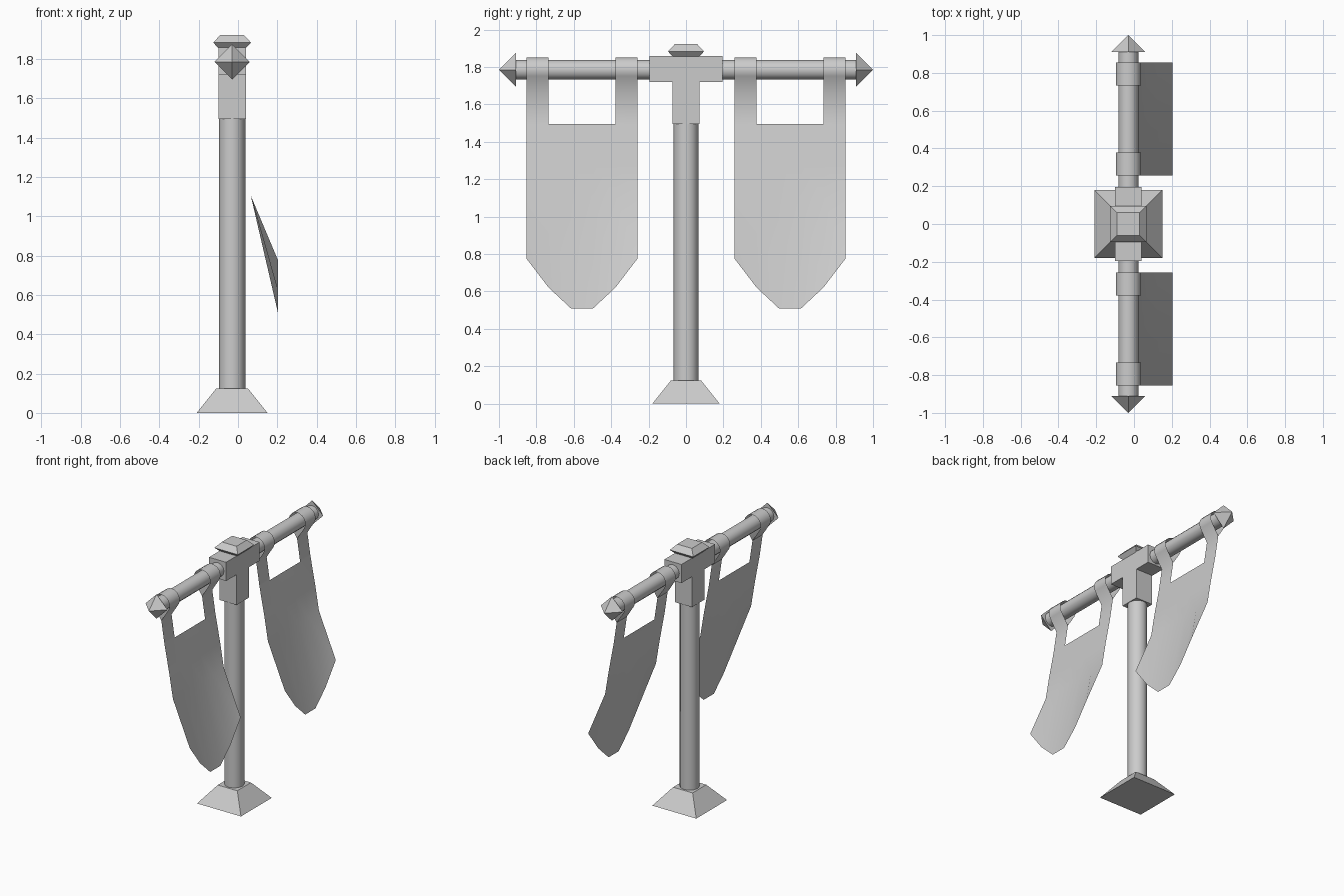
import bpy, bmesh, math
from mathutils import Matrix, Vector

cube = bpy.data.objects.get("Cube")
if cube:
    bpy.data.objects.remove(cube, do_unlink=True)

# One plain grey for the whole model
GREY = (0.6, 0.6, 0.6, 1)
grey = bpy.data.materials.new("plain grey")
grey.use_nodes = True
grey.diffuse_color = GREY
grey.node_tree.nodes["Principled BSDF"].inputs["Base Color"].default_value = GREY

POLE_X = -0.03
BAR_Z = 1.785


def finish(name, bm, smooth=None, fix_normals=True):
    """Turn a bmesh into an object; smooth is the sharp-edge angle in degrees."""
    if fix_normals:
        bmesh.ops.recalc_face_normals(bm, faces=bm.faces)
    mesh = bpy.data.meshes.new(name)
    bm.to_mesh(mesh)
    bm.free()
    mesh.materials.append(grey)
    if smooth:
        mesh.shade_smooth()
        mesh.set_sharp_from_angle(angle=math.radians(smooth))
    obj = bpy.data.objects.new(name, mesh)
    bpy.context.collection.objects.link(obj)
    return obj


def square_stack(name, levels):
    """Square sections (half width, z) joined into one closed solid."""
    bm = bmesh.new()
    rings = [[bm.verts.new((POLE_X + sx * w, sy * w, z))
              for sx, sy in ((-1, -1), (1, -1), (1, 1), (-1, 1))]
             for w, z in levels]
    for low, high in zip(rings, rings[1:]):
        for i in range(4):
            j = (i + 1) % 4
            bm.faces.new((low[i], low[j], high[j], high[i]))
    bm.faces.new(rings[0][::-1])
    bm.faces.new(rings[-1])
    return finish(name, bm)


def cone(name, sides, r1, r2, depth, matrix, smooth=None):
    bm = bmesh.new()
    bmesh.ops.create_cone(bm, cap_ends=True, segments=sides, radius1=r1,
                          radius2=r2, depth=depth, matrix=matrix)
    return finish(name, bm, smooth)


# Foot, pole and top cap
square_stack("foot", [(0.18, 0), (0.08, 0.125)])
cone("pole", 12, 0.067, 0.067, 1.4, Matrix.Translation((POLE_X, 0, 0.82)), 40)
square_stack("top_cap", [(0.07, 1.855), (0.096, 1.883), (0.06, 1.922)])

# T-shaped bracket, extruded along x
bm = bmesh.new()
half = [(0.073, 1.495), (0.073, 1.72), (0.196, 1.72), (0.196, 1.858)]
outline = half + [(-y, z) for y, z in reversed(half)]
face = bm.faces.new([bm.verts.new((POLE_X - 0.07, y, z)) for y, z in outline])
extruded = bmesh.ops.extrude_face_region(bm, geom=[face])["geom"]
bmesh.ops.translate(bm, vec=(0.14, 0, 0),
                    verts=[v for v in extruded if isinstance(v, bmesh.types.BMVert)])
finish("bracket", bm)

# Crossbar with a four-sided point on each end
along_y = Matrix.Rotation(math.radians(-90), 4, "X")
cone("crossbar", 12, 0.053, 0.053, 1.83,
     Matrix.Translation((POLE_X, 0, BAR_Z)) @ along_y, 40)
for side, label in ((-1, "front"), (1, "back")):
    turn = Matrix.Rotation(math.radians(-90 * side), 4, "X")
    cone(label + "_point", 4, 0.09, 0, 0.09,
         Matrix.Translation((POLE_X, side * 0.955, BAR_Z)) @ turn)


def banner(name, centre_y):
    """Thin cloth hung from two tabs that loop over the crossbar."""
    bm = bmesh.new()
    columns = [-0.298, -0.178, -0.06, 0.06, 0.178, 0.298]
    hem = [0.777, 0.62, 0.51, 0.51, 0.62, 0.777]
    join = (POLE_X, 1.66)
    loop = [(POLE_X + 0.067 * math.cos(math.radians(a)),
             BAR_Z + 0.067 * math.sin(math.radians(a)))
            for a in range(210, -31, -20)]
    tab = [join] + loop + [join, (-0.005, 1.495)]
    body = [(0.035, 1.285), (0.065, 1.105)]
    rows = [[(x, z)] * 6 for x, z in tab + body] + [[(0.203, z) for z in hem]]
    cache = {}

    def vert(r, c):
        if (r, c) not in cache:
            x, z = rows[r][c]
            cache[r, c] = bm.verts.new((x, centre_y + columns[c], z))
        return cache[r, c]

    for r in range(len(rows) - 1):
        in_tab = r < len(tab) - 1
        for c in ((0, 4) if in_tab else range(5)):
            bm.faces.new((vert(r, c), vert(r + 1, c),
                          vert(r + 1, c + 1), vert(r, c + 1)))
    return finish(name, bm, 80, fix_normals=False)


banner("front_banner", -0.556)
banner("back_banner", 0.556)
